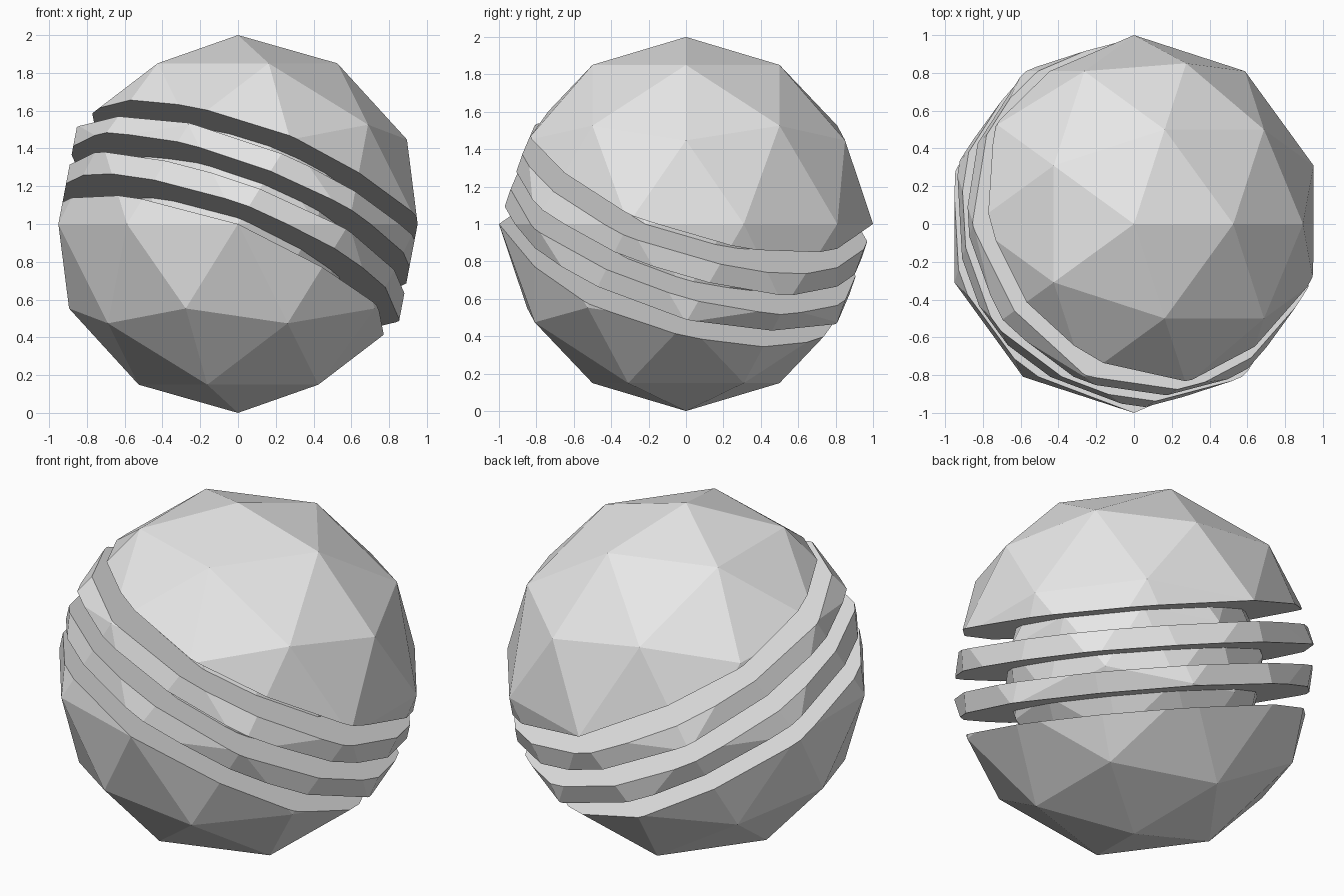
import bpy
import bmesh
from mathutils import Vector

old = bpy.data.objects.get("Cube")
if old:
    bpy.data.objects.remove(old, do_unlink=True)

CENTRE = Vector((0, 0, 1))
AXIS = Vector((0.34, 0.28, 0.898)).normalized()   # tilted stacking axis
HALF = 0.28                                       # half height of the grooved belt
STEP = 2 * HALF / 5                               # thickness of each groove and disc

grey = bpy.data.materials.new("light_grey")
grey.use_nodes = True
grey.diffuse_color = (0.8, 0.8, 0.8, 1)
grey.node_tree.nodes["Principled BSDF"].inputs["Base Color"].default_value = (0.8, 0.8, 0.8, 1)


def sphere_slice(name, radius, low=None, high=None):
    """Faceted ball, kept only between two heights along the tilted axis."""
    bm = bmesh.new()
    bmesh.ops.create_icosphere(bm, subdivisions=2, radius=radius)
    for height, direction in ((low, -AXIS), (high, AXIS)):
        if height is None:
            continue
        cut = bmesh.ops.bisect_plane(
            bm, geom=bm.verts[:] + bm.edges[:] + bm.faces[:], dist=1e-5,
            plane_co=AXIS * height, plane_no=direction, clear_outer=True)
        rim = [e for e in cut["geom_cut"] if isinstance(e, bmesh.types.BMEdge)]
        bmesh.ops.edgeloop_fill(bm, edges=rim)
    bmesh.ops.recalc_face_normals(bm, faces=bm.faces[:])
    mesh = bpy.data.meshes.new(name)
    bm.to_mesh(mesh)
    bm.free()
    mesh.materials.append(grey)
    obj = bpy.data.objects.new(name, mesh)
    obj.location = CENTRE
    bpy.context.collection.objects.link(obj)
    return obj


# Outer caps
sphere_slice("upper_cap", 1.0, low=HALF)
sphere_slice("lower_cap", 1.0, high=-HALF)

# Two discs separated by three grooves
sphere_slice("upper_disc", 1.0, low=STEP / 2, high=STEP * 1.5)
sphere_slice("lower_disc", 1.0, low=-STEP * 1.5, high=-STEP / 2)

# Inner ball forming the groove floors
sphere_slice("core", 0.71)
